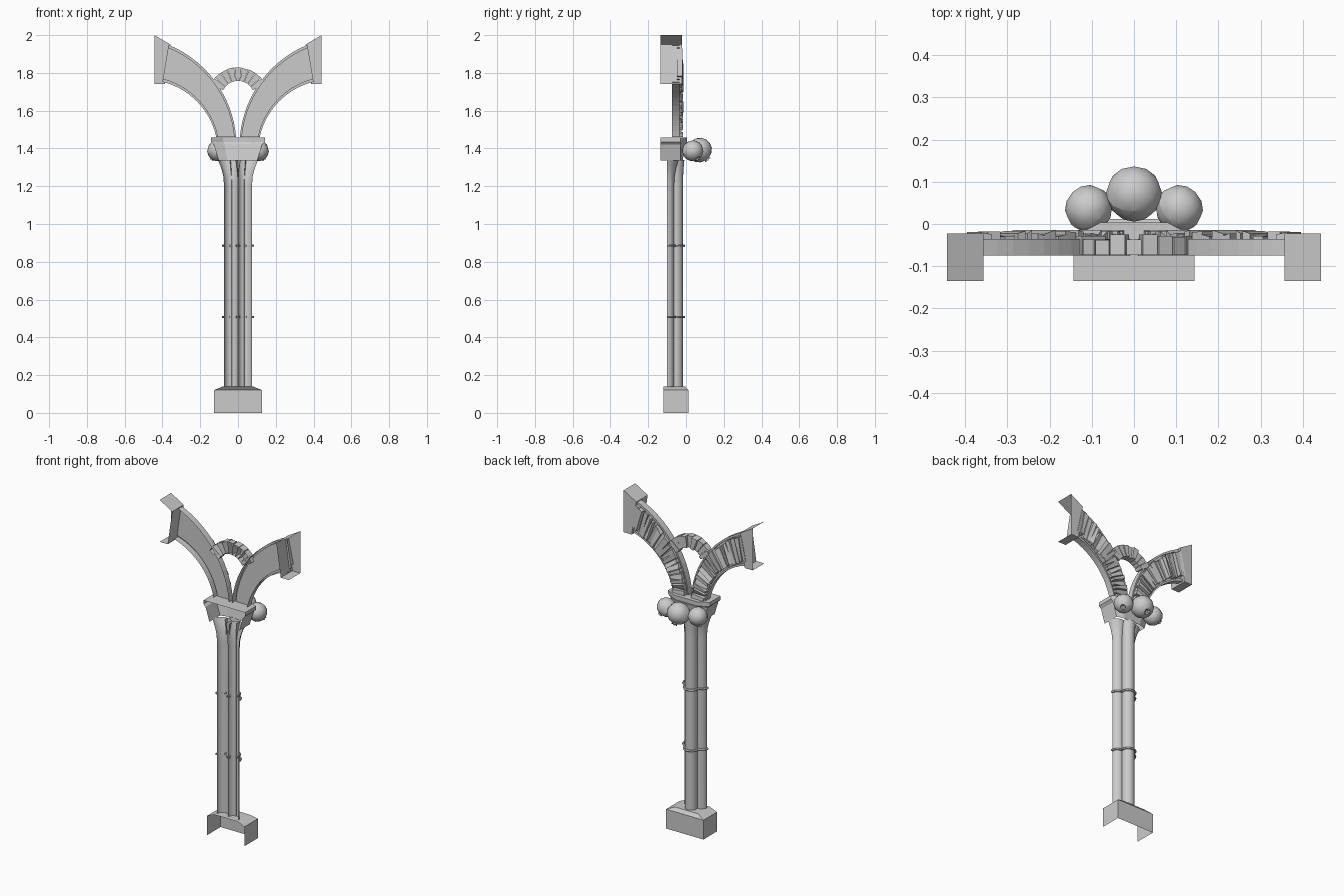
import bpy, bmesh, math, random
from mathutils import Vector

if "Cube" in bpy.data.objects:
    bpy.data.objects.remove(bpy.data.objects["Cube"])
random.seed(4)


def make(name, verts, faces, smooth=None, mirror=False):
    me = bpy.data.meshes.new(name)
    me.from_pydata([tuple(v) for v in verts], [], faces)
    bm = bmesh.new()
    bm.from_mesh(me)
    bmesh.ops.recalc_face_normals(bm, faces=bm.faces)
    bm.to_mesh(me)
    bm.free()
    ob = bpy.data.objects.new(name, me)
    bpy.context.collection.objects.link(ob)
    if mirror:
        ob.modifiers.new("Mirror", 'MIRROR').use_mirror_merge = False
    if smooth:
        bpy.ops.object.select_all(action='DESELECT')
        ob.select_set(True)
        bpy.context.view_layer.objects.active = ob
        bpy.ops.object.shade_smooth_by_angle(angle=math.radians(smooth))
    return ob


def loft(name, rows, cap=False, **kw):
    """Skin open rows of points; optionally fill the last row."""
    n = len(rows[0])
    verts = [p for r in rows for p in r]
    faces = [(i*n+j, i*n+j+1, (i+1)*n+j+1, (i+1)*n+j)
             for i in range(len(rows)-1) for j in range(n-1)]
    if cap:
        faces.append(tuple(range(len(verts)-n, len(verts))))
    return make(name, verts, faces, **kw)


def stones(name, blocks, **kw):
    """Blocks are 4 front + 4 back corners, left open at the front."""
    verts, faces = [], []
    for b in blocks:
        k = len(verts)
        verts += b
        faces.append((k+4, k+5, k+6, k+7))
        faces += [(k+i, k+(i+1) % 4, k+4+(i+1) % 4, k+4+i) for i in range(4)]
    return make(name, verts, faces, **kw)


def plan(w, front, back, z):
    return [(-w, front, z), (-w, back, z), (w, back, z), (w, front, z)]


# Plinth, open at the front and underneath
loft("plinth", [plan(.128, -.12, .012, 0), plan(.128, -.12, .012, .12),
                plan(.08, -.12, -.005, .14)], cap=True)

# Half-round shafts flaring into the capital
shafts = [("left", -.037, -.1, .037, 1.62), ("right", .037, -.1, .037, 1.62),
          ("middle", 0, -.052, .036, 1.2)]
for side, cx, cy, r, flare in shafts:
    lo, hi = (0, 180) if cx else (-25, 205)
    rows = []
    for z, f in [(.14, 0), (1.2, 0), (1.25, .1), (1.29, .4), (1.32, .75), (1.34, 1)]:
        rr, xx = r*(1+(flare-1)*f), cx*(1+.25*f)
        rows.append([(xx+rr*math.cos(math.radians(lo+(hi-lo)*i/12)),
                      cy+rr*math.sin(math.radians(lo+(hi-lo)*i/12)), z)
                     for i in range(13)])
    loft(side+"_shaft", rows, smooth=40)
    # Shaft rings
    for k, z in enumerate((.508, .885)):
        rows = []
        for i in range(13):
            a = math.radians(lo+(hi-lo)*i/12)
            row = []
            for j in range(7):
                b = j*math.tau/6
                q = r+.005+.007*math.cos(b)
                row.append((cx+q*math.cos(a), cy+q*math.sin(a), z+.007*math.sin(b)))
            rows.append(row)
        loft(f"{side}_shaft_ring_{k+1}", rows, smooth=60)

# Capital, open at the front
loft("capital", [[(-w, -.135, z), (-w, -.03, z), (-w*.55, b, z),
                  (w*.55, b, z), (w, -.03, z), (w, -.135, z)]
                 for w, b, z in [(.102, -.018, 1.335), (.128, -.003, 1.42),
                                 (.143, .004, 1.435), (.143, .004, 1.458)]], cap=True)


# Fruit with a crown, hanging on the capital
def fruit(name, loc, size, axis):
    rot = Vector(axis).to_track_quat('Z', 'Y')
    prof = [(0, -.93), (.4, -.88), (.75, -.65), (.97, -.25), (1, .1), (.88, .5),
            (.6, .8), (.27, .92), (.2, .95), (.27, 1.1), (.17, 1.05), (.12, .9), (0, .88)]
    rows = []
    for k, (r, h) in enumerate(prof):
        row = []
        for i in range(13):
            a = i*math.tau/12
            hh = h - (.1 if k in (9, 10) and i % 2 else 0)
            row.append(Vector(loc)+rot @ Vector((r*math.cos(a), r*math.sin(a), hh))*size)
        rows.append(row)
    loft(name, rows, smooth=45)


fruit("middle_fruit", (0, .071, 1.392), .066, (0, .6, -.7))
for s, side in ((-1, "left"), (1, "right")):
    fruit(side+"_fruit", (s*.107, .036, 1.388), .056, (s*.45, .45, -.7))


# Arch arms: two non-concentric arcs, mirrored
def arm(t, u, y):
    a, b = math.radians(12.3+64*t), math.radians(4.7+63*t)
    p = Vector((-.492+.386*math.cos(a), y, 1.378+.386*math.sin(a)))
    q = Vector((-.588+.58*math.cos(b), y, 1.412+.58*math.sin(b)))
    return p.lerp(q, u)


section = [(0, -.075), (0, -.035), (.07, -.035), (.07, -.047),
           (.93, -.047), (.93, -.035), (1, -.035), (1, -.075)]
loft("arch_arm", [[arm(i/14, u, y) for u, y in section] for i in range(15)], mirror=True)

# Rough stones set in the arms
blocks, n = [], 19
for i in range(n):
    t0, t1 = (i+.08)/n, (i+.92)/n
    ts = [min(1, max(0, t+random.uniform(-.013, .013))) for t in (t0, t0, t1, t1)]
    us = [random.uniform(.09, .16), random.uniform(.84, .92)]
    us = [us[0], us[1], us[1], us[0]]
    ya, yb = random.uniform(-.03, -.014), random.uniform(-.03, -.014)
    blocks.append([arm(t, u, -.047) for t, u in zip(ts, us)] +
                  [arm(t, u, y) for t, u, y in zip(ts, us, (ya, ya, yb, yb))])
stones("arm_stones", blocks, mirror=True)

# End blocks, open at the front and outer side
F, B = -.135, -.022
pts = [(-.443, 2.0), (-.357, 1.95), (-.388, 1.74), (-.443, 1.74)]
make("end_block", [(x, y, z) for y in (F, B) for x, z in pts],
     [(0, 1, 5, 4), (1, 2, 6, 5), (2, 3, 7, 6), (4, 5, 6, 7)], mirror=True)

# Small bridging arch of wedge stones
blocks = []
for i in range(9):
    a0, a1 = (math.radians(26+128*(i+k)/9) for k in (.04, .96))
    r0, r1 = .088, .158 + random.uniform(-.003, .003)
    c = [(r0, a0), (r1, a0), (r1, a1), (r0, a1)]
    yb = random.uniform(-.038, -.024)
    blocks.append([(r*math.cos(a), y, 1.67+r*math.sin(a))
                   for y in (-.074, yb) for r, a in c])
stones("bridge_arch", blocks)
